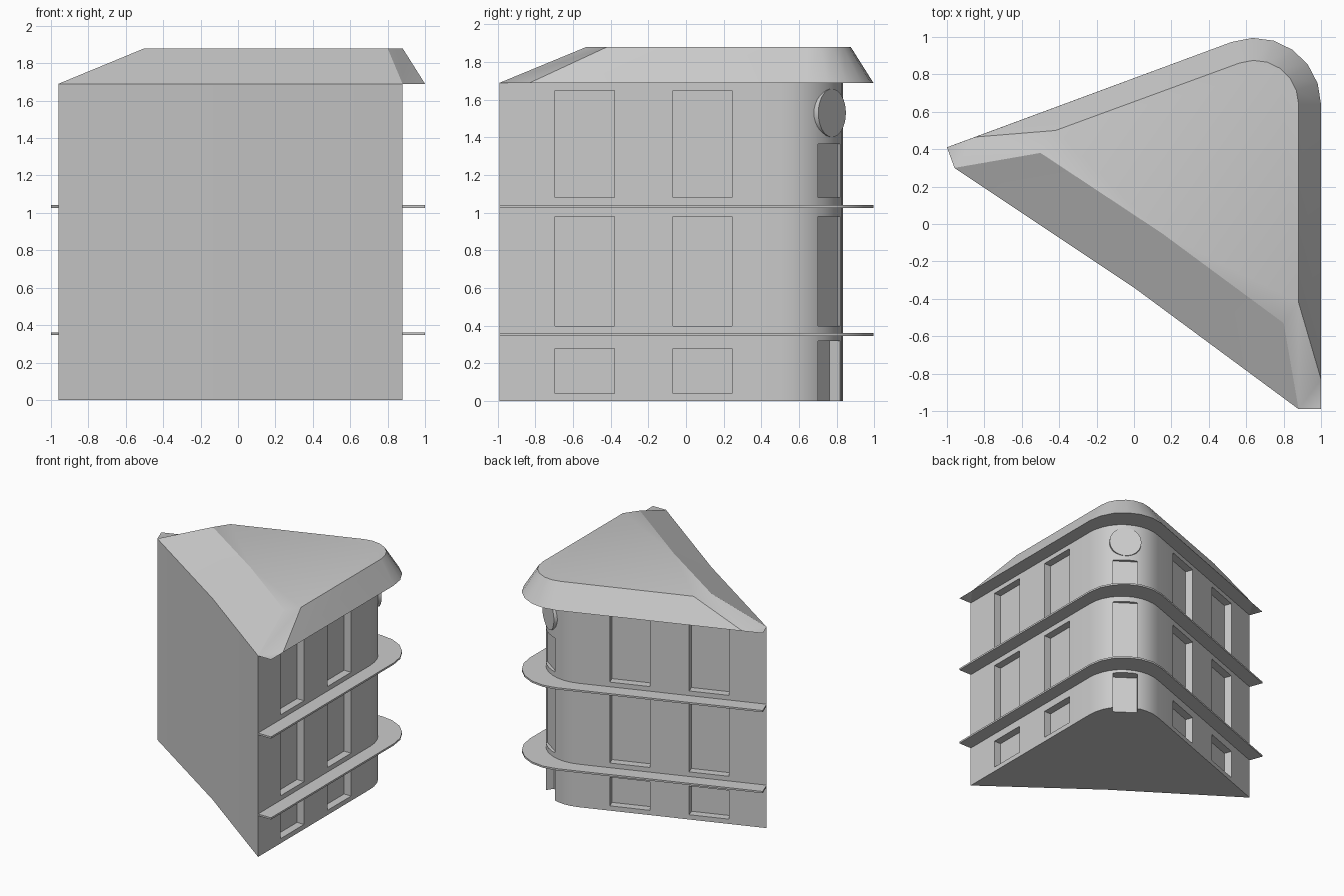
import bpy, bmesh, math
from math import cos, sin, radians
from mathutils import Vector

if "Cube" in bpy.data.objects:
    bpy.data.objects.remove(bpy.data.objects["Cube"])

TURN = radians(110.2)          # turn between the right and back walls
A, M, B = (-0.96, 0.30), (0.0, -0.34), (0.88, -0.99)   # street-less front edge
B2, C2 = (1.0, -0.99), (-1.0, 0.41)                    # overhang ends


def arc(cx, cy, r, n):
    return [(cx + r * cos(TURN * i / n), cy + r * sin(TURN * i / n)) for i in range(n + 1)]


def finish(name, bm, smooth=True):
    bmesh.ops.recalc_face_normals(bm, faces=bm.faces[:])
    me = bpy.data.meshes.new(name)
    bm.to_mesh(me)
    bm.free()
    ob = bpy.data.objects.new(name, me)
    bpy.context.collection.objects.link(ob)
    if smooth:
        shade(ob)
    return ob


def shade(ob):
    bpy.ops.object.select_all(action='DESELECT')
    ob.select_set(True)
    bpy.context.view_layer.objects.active = ob
    bpy.ops.object.shade_smooth_by_angle(angle=radians(30))


def add_prism(bm, pts, z0, z1):
    lo = [bm.verts.new((x, y, z0)) for x, y in pts]
    hi = [bm.verts.new((x, y, z1)) for x, y in pts]
    bm.faces.new(lo[::-1])
    bm.faces.new(hi)
    n = len(pts)
    for i in range(n):
        j = (i + 1) % n
        bm.faces.new((lo[i], lo[j], hi[j], hi[i]))


def prism(name, pts, z0, z1):
    bm = bmesh.new()
    add_prism(bm, pts, z0, z1)
    return finish(name, bm)


# Building body with a rounded corner
corner = Vector((0.547, 0.50))
wall_arc = arc(corner.x, corner.y, 0.333, 10)
body = prism("walls", [A, M, B] + wall_arc, 0, 1.69)

# Recesses: two windows per floor on both walls, plus the corner column
cut = bmesh.new()


def recess(origin, along, s0, s1, out, d0, d1, z0, z1):
    quad = [origin + along * s + out * d for s, d in ((s0, d0), (s1, d0), (s1, d1), (s0, d1))]
    add_prism(cut, [tuple(p) for p in quad], z0, z1)


normal_back = Vector((cos(TURN), sin(TURN)))
walls = [(Vector(B), Vector((0, 1)), Vector((1, 0))),
         (Vector(A), Vector((normal_back.y, -normal_back.x)), normal_back)]
for origin, along, out in walls:
    for z0, z1 in ((0.04, 0.28), (0.40, 0.98), (1.08, 1.65)):
        for s in (0.295, 0.92):
            recess(origin, along, s, s + 0.315, out, -0.065, 0.08, z0, z1)

mid = Vector((cos(TURN / 2), sin(TURN / 2)))
side = Vector((-mid.y, mid.x))
for z0, z1, depth in ((-0.05, 0.32, 0.25), (0.40, 0.98, 0.305), (1.08, 1.365, 0.305)):
    recess(corner, side, -0.1, 0.1, mid, depth, 0.42, z0, z1)

cutter = finish("recess_cutter", cut, False)
cutter.hide_render = True
mod = body.modifiers.new("recesses", 'BOOLEAN')
mod.operation, mod.solver, mod.object = 'DIFFERENCE', 'EXACT', cutter
bpy.context.view_layer.objects.active = body
bpy.ops.object.modifier_apply(modifier=mod.name)
bpy.data.objects.remove(cutter)
shade(body)

# Thin ledges between the floors
eave_arc = arc(0.645, 0.64, 0.355, 6)
ledge = [B, B2] + eave_arc + [C2, A] + wall_arc[::-1]
for name, z in (("lower_ledge", 0.346), ("upper_ledge", 1.026)):
    prism(name, ledge, z, z + 0.015)

# Round plaque on the corner
bm = bmesh.new()
bmesh.ops.create_cone(bm, cap_ends=True, segments=32, radius1=0.128, radius2=0.128, depth=0.03)
plaque = finish("round_plaque", bm)
pos = corner + mid * 0.321
plaque.location = (pos.x, pos.y, 1.53)
plaque.rotation_euler = Vector((mid.x, mid.y, 0)).to_track_quat('Z', 'Y').to_euler()

# Roof: sloped skirt around a flat top, with clipped end corners
bm = bmesh.new()
B3, C3 = (1.0, -0.83), (-0.85, 0.465)
low = [bm.verts.new((x, y, 1.69)) for x, y in [A, M, B, B3] + eave_arc + [C3]]
top = [bm.verts.new((x, y, 1.88)) for x, y in
       [(-0.50, 0.38), (0.15, -0.05), (0.80, -0.53), (0.88, -0.42)]
       + arc(0.645, 0.64, 0.235, 6) + [(-0.42, 0.50)]]
b2 = bm.verts.new((*B2, 1.69))
c2 = bm.verts.new((*C2, 1.69))
for i in range(len(low)):
    j = (i + 1) % len(low)
    bm.faces.new((low[i], low[j], top[j], top[i]))
bm.faces.new(top)
bm.faces.new((low[2], b2, low[3]))
bm.faces.new((low[-1], c2, low[0]))
bm.faces.new((low[:3] + [b2] + low[3:] + [c2])[::-1])
finish("roof", bm)
